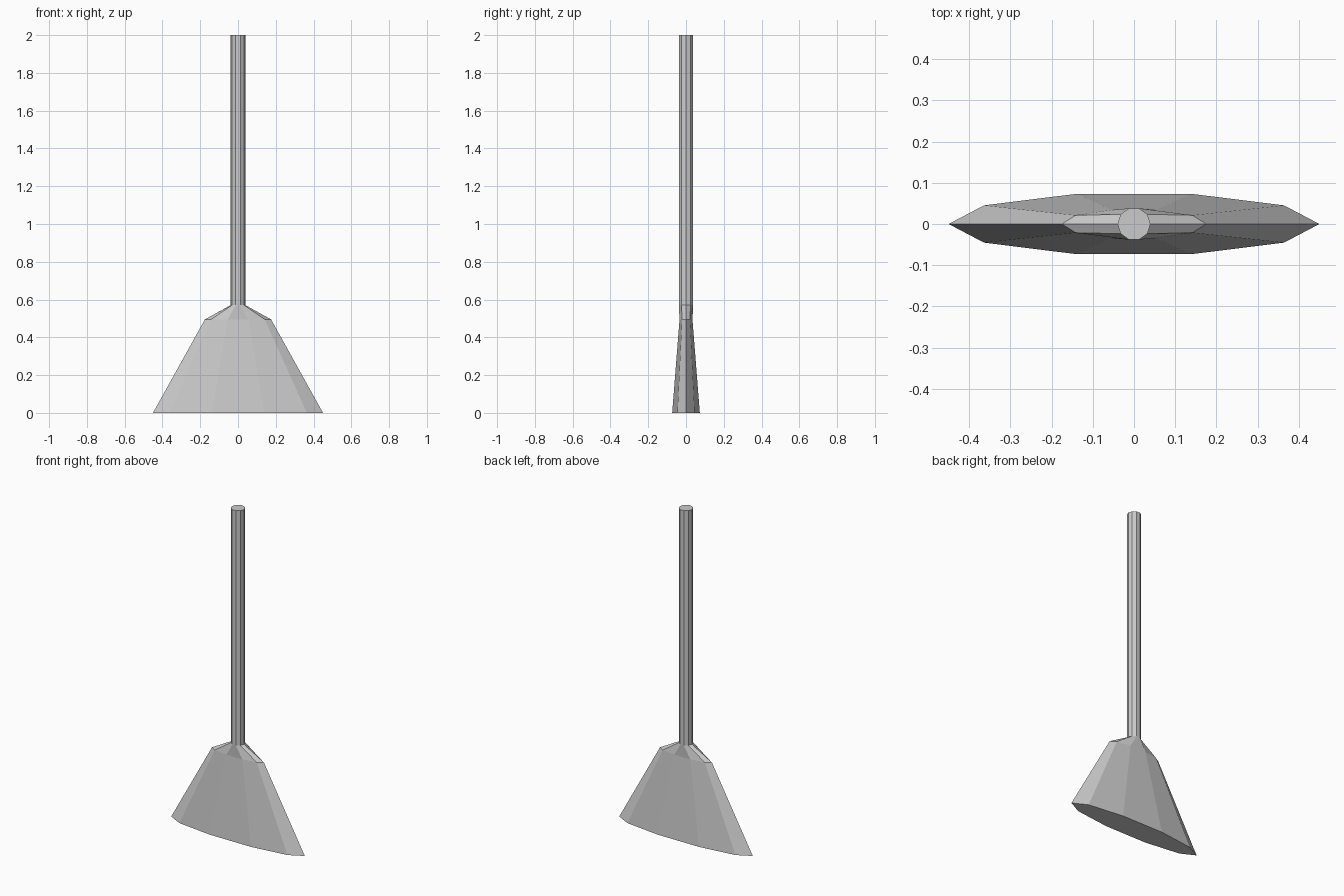
import bpy
from math import cos, sin, pi

if "Cube" in bpy.data.objects:
    bpy.data.objects.remove(bpy.data.objects["Cube"])

SIDES = 10


def loft(name, rings):
    """Skin stacked ellipses given as (radius x, radius y, z) and cap both ends."""
    verts = [(rx * cos(2 * pi * i / SIDES), ry * sin(2 * pi * i / SIDES), z)
             for rx, ry, z in rings for i in range(SIDES)]
    faces = [tuple(reversed(range(SIDES))),
             tuple(range(len(verts) - SIDES, len(verts)))]
    for r in range(len(rings) - 1):
        a, b = r * SIDES, (r + 1) * SIDES
        for i in range(SIDES):
            j = (i + 1) % SIDES
            faces.append((a + i, a + j, b + j, b + i))
    mesh = bpy.data.meshes.new(name)
    mesh.from_pydata(verts, [], faces)
    obj = bpy.data.objects.new(name, mesh)
    bpy.context.collection.objects.link(obj)
    return obj


# flared, flattened broom head with sloping shoulders
loft("broom_head", [(0.45, 0.077, 0), (0.175, 0.036, 0.495), (0.04, 0.04, 0.57)])

# straight round handle
loft("handle", [(0.04, 0.04, 0.57), (0.04, 0.04, 2.0)])
